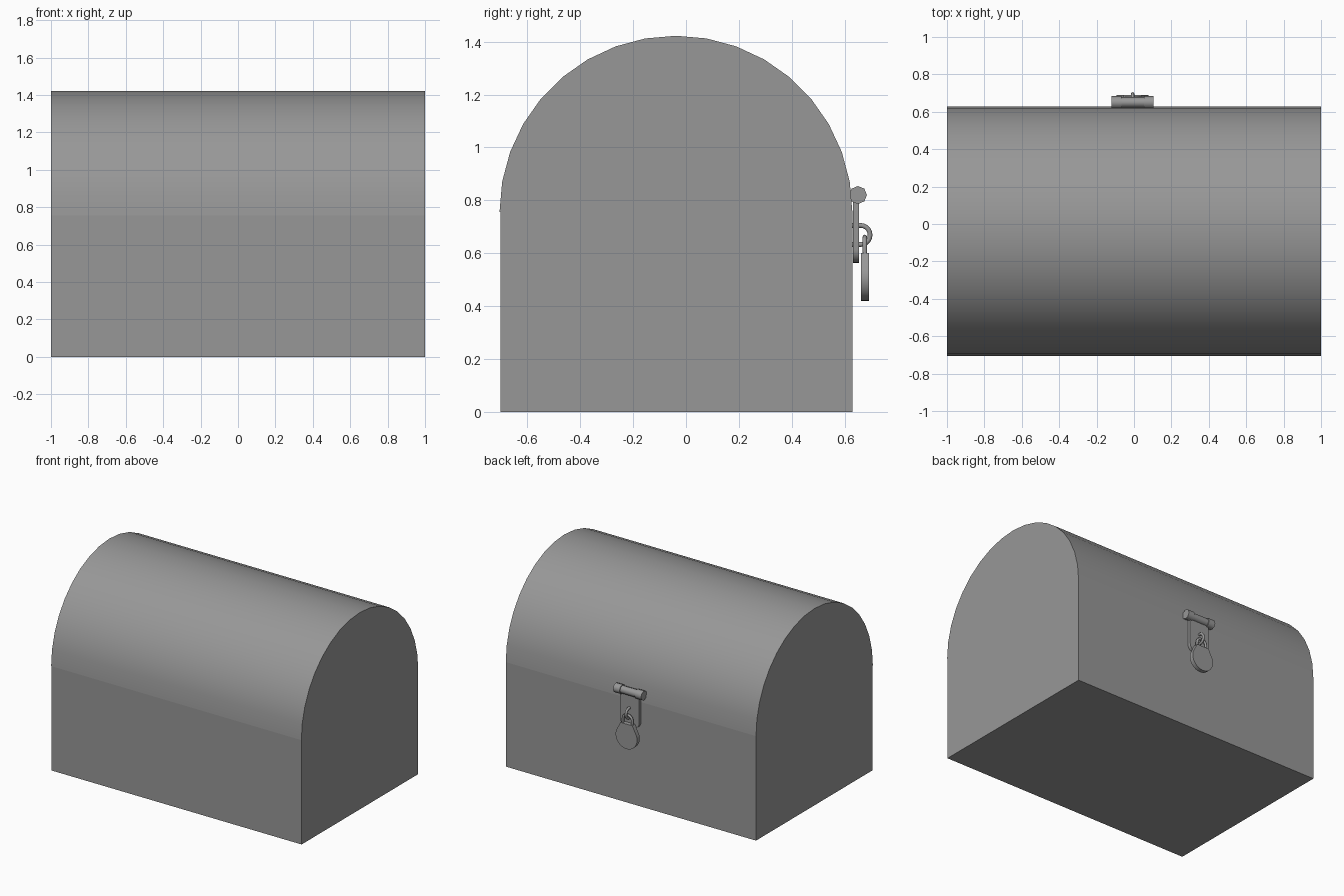
import bpy, bmesh, math

if "Cube" in bpy.data.objects:
    bpy.data.objects.remove(bpy.data.objects["Cube"])

CX = -0.007  # middle of the latch

# Dark grey used for every part
GREY = bpy.data.materials.new("dark_grey")
GREY.diffuse_color = (0.313, 0.313, 0.313, 1)
GREY.use_nodes = True
GREY.node_tree.nodes["Principled BSDF"].inputs["Base Color"].default_value = GREY.diffuse_color


def shade(ob, angle):
    bpy.ops.object.select_all(action='DESELECT')
    bpy.context.view_layer.objects.active = ob
    ob.select_set(True)
    bpy.ops.object.shade_smooth_by_angle(angle=math.radians(angle))


def finish(name, bm, smooth=35):
    bmesh.ops.recalc_face_normals(bm, faces=bm.faces)
    mesh = bpy.data.meshes.new(name)
    bm.to_mesh(mesh)
    bm.free()
    mesh.materials.append(GREY)
    ob = bpy.data.objects.new(name, mesh)
    bpy.context.collection.objects.link(ob)
    shade(ob, smooth)
    return ob


def extrude(name, pts, vec, smooth=35):
    """Closed outline pushed along vec into a solid."""
    bm = bmesh.new()
    face = bm.faces.new([bm.verts.new(p) for p in pts])
    new = bmesh.ops.extrude_face_region(bm, geom=[face], use_keep_orig=True)
    verts = [g for g in new['geom'] if isinstance(g, bmesh.types.BMVert)]
    bmesh.ops.translate(bm, verts=verts, vec=vec)
    return finish(name, bm, smooth)


def rod(name, x0, x1, y, z, r, sides):
    """Cylinder along x."""
    ring = [(x0, y + r * math.sin(2 * math.pi * i / sides),
             z + r * math.cos(2 * math.pi * i / sides)) for i in range(sides)]
    return extrude(name, ring, (x1 - x0, 0, 0), 50)


def tube(name, pts, r):
    """Round wire along a path."""
    cu = bpy.data.curves.new(name, 'CURVE')
    cu.dimensions = '3D'
    cu.bevel_depth = r
    cu.bevel_resolution = 2
    cu.use_fill_caps = True
    cu.materials.append(GREY)
    sp = cu.splines.new('POLY')
    sp.points.add(len(pts) - 1)
    for p, co in zip(sp.points, pts):
        p.co = (*co, 1)
    ob = bpy.data.objects.new(name, cu)
    bpy.context.collection.objects.link(ob)
    bpy.ops.object.select_all(action='DESELECT')
    bpy.context.view_layer.objects.active = ob
    ob.select_set(True)
    bpy.ops.object.convert(target='MESH')
    shade(bpy.context.object, 50)


def arc(cu, cv, r, a0, a1, n):
    return [(cu + r * math.cos(math.radians(a0 + (a1 - a0) * i / n)),
             cv + r * math.sin(math.radians(a0 + (a1 - a0) * i / n)))
            for i in range(n + 1)]


# Chest box
extrude("chest_body", [(-1, -0.702, 0), (-1, 0.629, 0),
                       (-1, 0.629, 0.755), (-1, -0.702, 0.755)], (2, 0, 0))

# Half-round lid
extrude("lid", [(-1, y, z) for y, z in arc(-0.038, 0.755, 0.667, 0, 180, 18)],
        (2, 0, 0))

# Hinge barrel: two outer knuckles and a slimmer middle
for side, label in ((-1, "left"), (1, "right")):
    a, b = sorted((CX + side * 0.060, CX + side * 0.112))
    rod("hinge_knuckle_" + label, a, b, 0.650, 0.820, 0.034, 8)
rod("hinge_middle", CX - 0.062, CX + 0.062, 0.650, 0.820, 0.028, 8)

# Hasp plate with rounded lower corners
w, rc, zb = 0.077, 0.05, 0.564
outline = [(CX + w, 0.82)]
outline += arc(CX + w - rc, zb + rc, rc, 0, -90, 6)
outline += arc(CX - w + rc, zb + rc, rc, -90, -180, 6)
outline += [(CX - w, 0.82)]
extrude("hasp_plate", [(x, 0.631, z) for x, z in outline], (0, 0.023, 0))

# Staple: half ring standing out of the chest front
path = [(0.625, 0.633)] + arc(0.660, 0.669, 0.036, -90, 90, 10) + [(0.625, 0.705)]
tube("staple", [(CX, y, z) for y, z in path], 0.009)

# Padlock shackle
path = [(CX + 0.037, 0.585)] + arc(CX, 0.624, 0.037, 0, 180, 12) + [(CX - 0.037, 0.585)]
tube("padlock_shackle", [(x, 0.676, z) for x, z in path], 0.009)

# Padlock body: round below, tapering to a flat top
outline = [(CX - 0.048, 0.60)] + arc(CX, 0.506, 0.086, 160, 380, 18) + [(CX + 0.048, 0.60)]
extrude("padlock_body", [(x, 0.661, z) for x, z in outline], (0, 0.030, 0))
